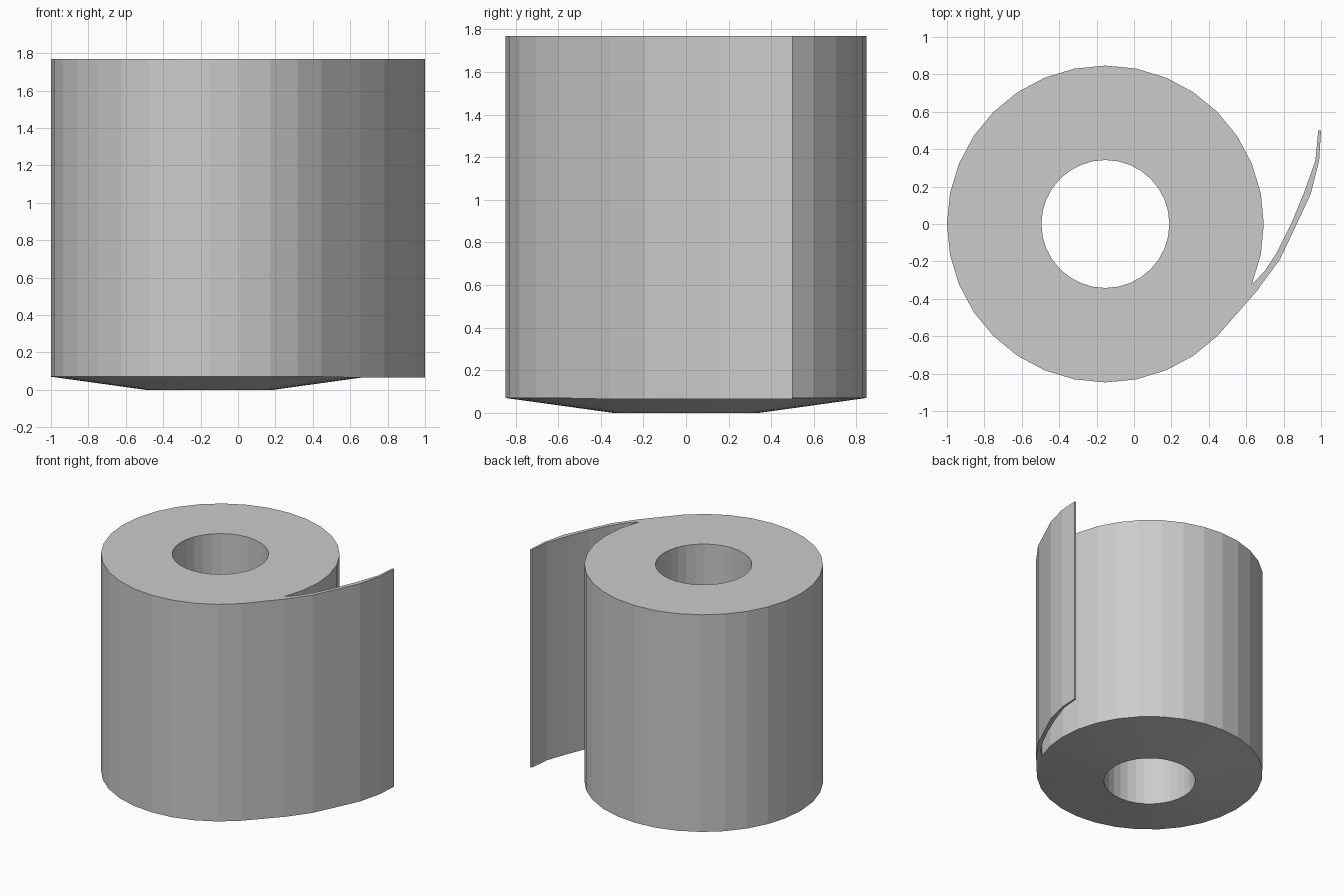
import bpy, bmesh
from math import cos, sin, tau

if "Cube" in bpy.data.objects:
    bpy.data.objects.remove(bpy.data.objects["Cube"])

N, CX = 32, -0.153
R_OUT, R_IN = 0.847, 0.342
Z_TOP, Z_RIM = 1.77, 0.07

bm = bmesh.new()


def ring(radius, z):
    return [bm.verts.new((CX + radius * cos(tau * i / N), radius * sin(tau * i / N), z))
            for i in range(N)]


def bridge(a, b, skip=()):
    for i in range(N):
        if i not in skip:
            j = (i + 1) % N
            bm.faces.new((a[i], a[j], b[j], b[i]))


# Roll body: flat top, shallow conical underside, open core
top_out, top_in = ring(R_OUT, Z_TOP), ring(R_IN, Z_TOP)
low_out, low_in = ring(R_OUT, Z_RIM), ring(R_IN, 0)
bridge(top_in, top_out)
bridge(low_out, low_in)
bridge(low_in, top_in)
bridge(low_out, top_out, skip=(28, 29))

# Loose sheet peeling off the roll: outer and inner curve, root to tip
outer = [(0.655, -0.36), (0.78, -0.19), (0.87, 0.0), (0.945, 0.16), (0.99, 0.34), (1.0, 0.5)]
inner = [(0.70, -0.25), (0.765, -0.15), (0.84, 0.0), (0.91, 0.17), (0.97, 0.34), (0.985, 0.5)]


def path(points, z, root):
    return [root] + [bm.verts.new((x, y, z)) for x, y in points]


to, ti = path(outer, Z_TOP, top_out[28]), path(inner, Z_TOP, top_out[30])
lo, li = path(outer, Z_RIM - 0.005, low_out[28]), path(inner, Z_RIM - 0.005, low_out[30])
for a, b in ((to, ti), (li, lo), (lo, to), (ti, li)):
    for k in range(len(outer)):
        bm.faces.new((a[k], a[k + 1], b[k + 1], b[k]))
bm.faces.new((lo[-1], li[-1], ti[-1], to[-1]))
bm.faces.new((top_out[28], top_out[30], top_out[29]))
bm.faces.new((low_out[28], low_out[29], low_out[30]))

bmesh.ops.recalc_face_normals(bm, faces=bm.faces[:])
mesh = bpy.data.meshes.new("paper_roll")
bm.to_mesh(mesh)
bm.free()
bpy.context.collection.objects.link(bpy.data.objects.new("paper_roll", mesh))
